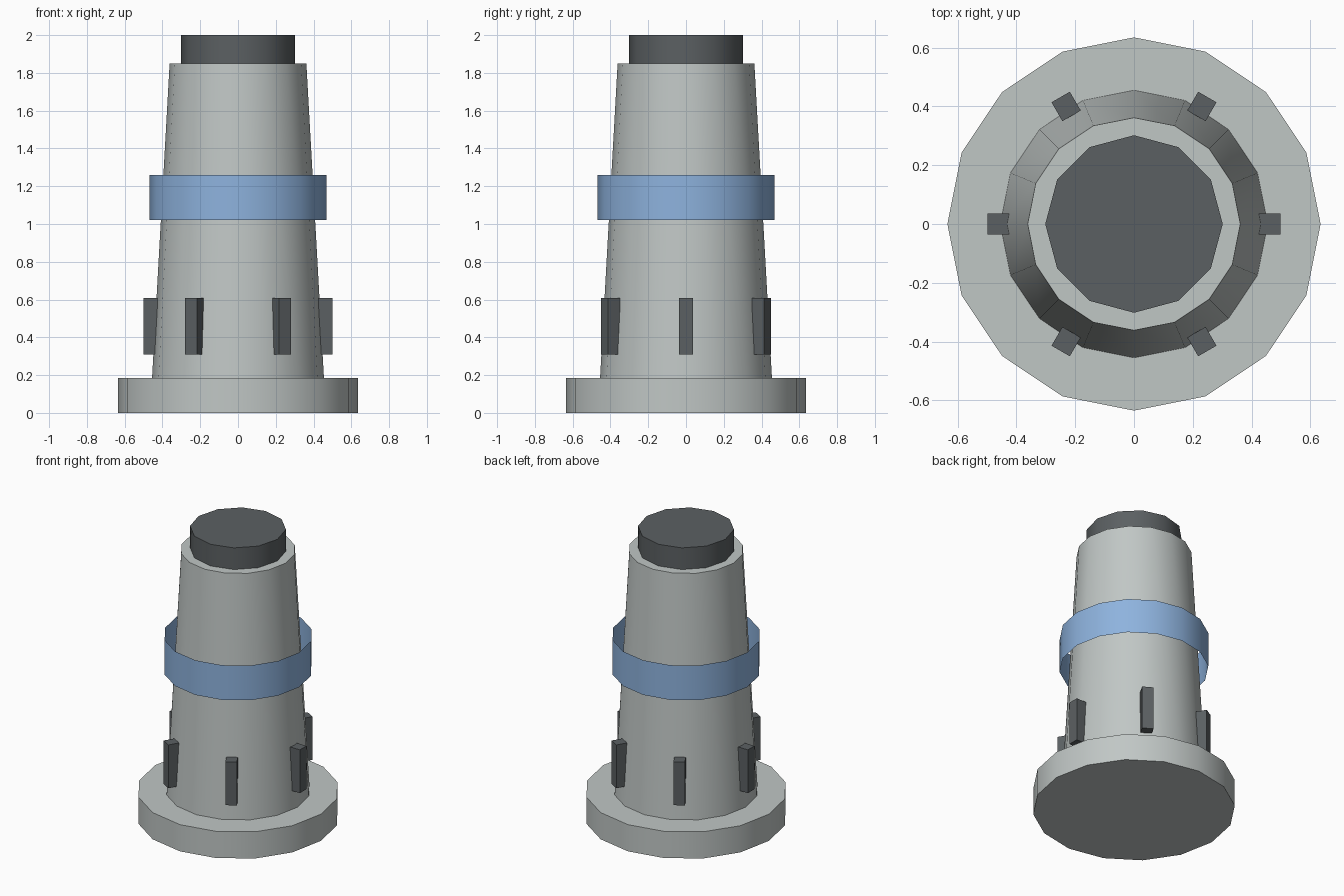
import bpy
import math

cube = bpy.data.objects.get("Cube")
if cube:
    bpy.data.objects.remove(cube, do_unlink=True)


def material(name, rgb):
    mat = bpy.data.materials.new(name)
    mat.use_nodes = True
    mat.diffuse_color = (*rgb, 1)
    mat.node_tree.nodes["Principled BSDF"].inputs["Base Color"].default_value = (*rgb, 1)
    return mat


LIGHT = material("light grey", (0.53, 0.57, 0.56))
DARK = material("dark grey", (0.105, 0.117, 0.123))
BLUE = material("blue", (0.27, 0.45, 0.73))


def tube(name, sides, r_low, r_high, z_low, z_high, mat, ends="NGON"):
    """Upright frustum with a corner on each axis and soft side shading."""
    bpy.ops.mesh.primitive_cone_add(
        vertices=sides, radius1=r_low, radius2=r_high, depth=z_high - z_low,
        end_fill_type=ends, location=(0, 0, (z_low + z_high) / 2))
    obj = bpy.context.object
    obj.name = name
    obj.data.materials.append(mat)
    bpy.ops.object.shade_smooth_by_angle(angle=math.radians(40))
    return obj


# Stacked round parts
tube("base_plate", 16, 0.635, 0.635, 0, 0.185, LIGHT)
tube("tapered_body", 16, 0.455, 0.362, 0.185, 1.85, LIGHT)
tube("top_cap", 12, 0.302, 0.302, 1.85, 2, DARK)

# Thin open sleeve around the body
tube("blue_band", 16, 0.468, 0.468, 1.02, 1.26, BLUE, "NOTHING")

# Six upright ribs around the foot of the body
for i in range(6):
    a = i * math.tau / 6
    bpy.ops.mesh.primitive_cube_add(
        size=1, rotation=(0, 0, a),
        location=(0.462 * math.cos(a), 0.462 * math.sin(a), 0.458))
    rib = bpy.context.object
    rib.name = f"rib_{i + 1}"
    rib.scale = (0.074, 0.072, 0.3)
    rib.data.materials.append(DARK)
